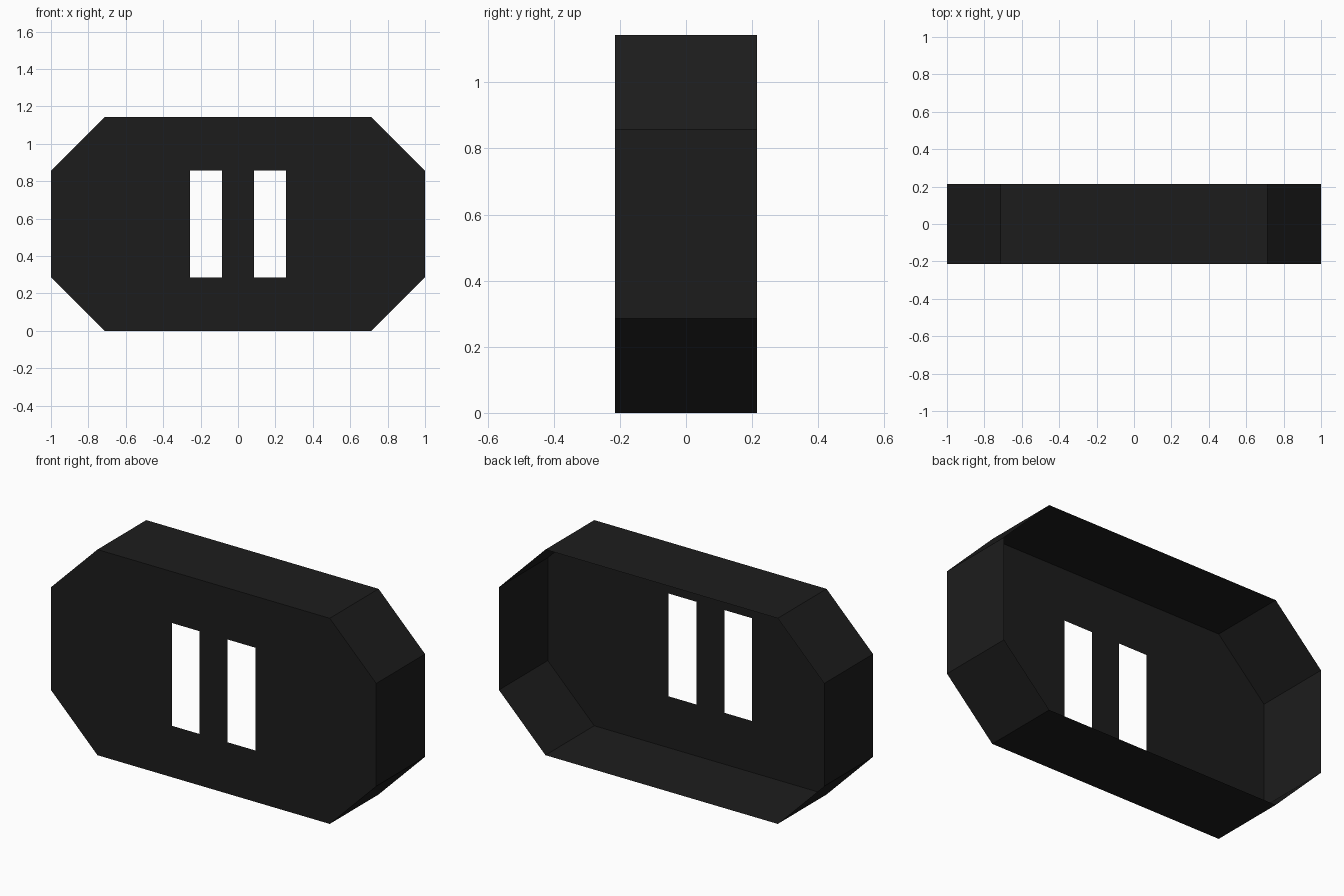
import bpy, bmesh

if "Cube" in bpy.data.objects:
    bpy.data.objects.remove(bpy.data.objects["Cube"])

U = 1 / 7                       # base module: the shell is 14 x 8 x 3 modules
FRONT, DEPTH = -1.5 * U, 3 * U


def add_loop(bm, points):
    """Closed edge loop in the front plane from (x, z) module coordinates."""
    verts = [bm.verts.new((x * U, FRONT, z * U)) for x, z in points]
    return [bm.edges.new((v, verts[i - 1])) for i, v in enumerate(verts)]


bm = bmesh.new()

# Octagonal outline of the front plate
outline = add_loop(bm, [(-5, 0), (5, 0), (7, 2), (7, 6),
                        (5, 8), (-5, 8), (-7, 6), (-7, 2)])

# Two upright slots
slots = []
for side in (-1, 1):
    a, b = side * 0.6, side * 1.8
    slots += add_loop(bm, [(a, 2), (b, 2), (b, 6), (a, 6)])

# Front plate with the slots left open
bmesh.ops.triangle_fill(bm, use_beauty=True, edges=outline + slots,
                        normal=(0, -1, 0))

# Rim walls running back, open at the rear
rim = bmesh.ops.extrude_edge_only(bm, edges=outline)["geom"]
bmesh.ops.translate(bm, vec=(0, DEPTH, 0),
                    verts=[g for g in rim if isinstance(g, bmesh.types.BMVert)])

# Make every face point outwards
bmesh.ops.recalc_face_normals(bm, faces=bm.faces)
bm.normal_update()
plate = min(bm.faces, key=lambda f: f.calc_center_median().y)
if plate.normal.y > 0:
    bmesh.ops.reverse_faces(bm, faces=bm.faces)

mesh = bpy.data.meshes.new("slotted_shell")
bm.to_mesh(mesh)
bm.free()
shell = bpy.data.objects.new("slotted_shell", mesh)
bpy.context.collection.objects.link(shell)

# Black finish
black = bpy.data.materials.new("black")
black.diffuse_color = (0.012, 0.012, 0.012, 1)
black.use_nodes = True
black.node_tree.nodes["Principled BSDF"].inputs["Base Color"].default_value = black.diffuse_color
mesh.materials.append(black)
